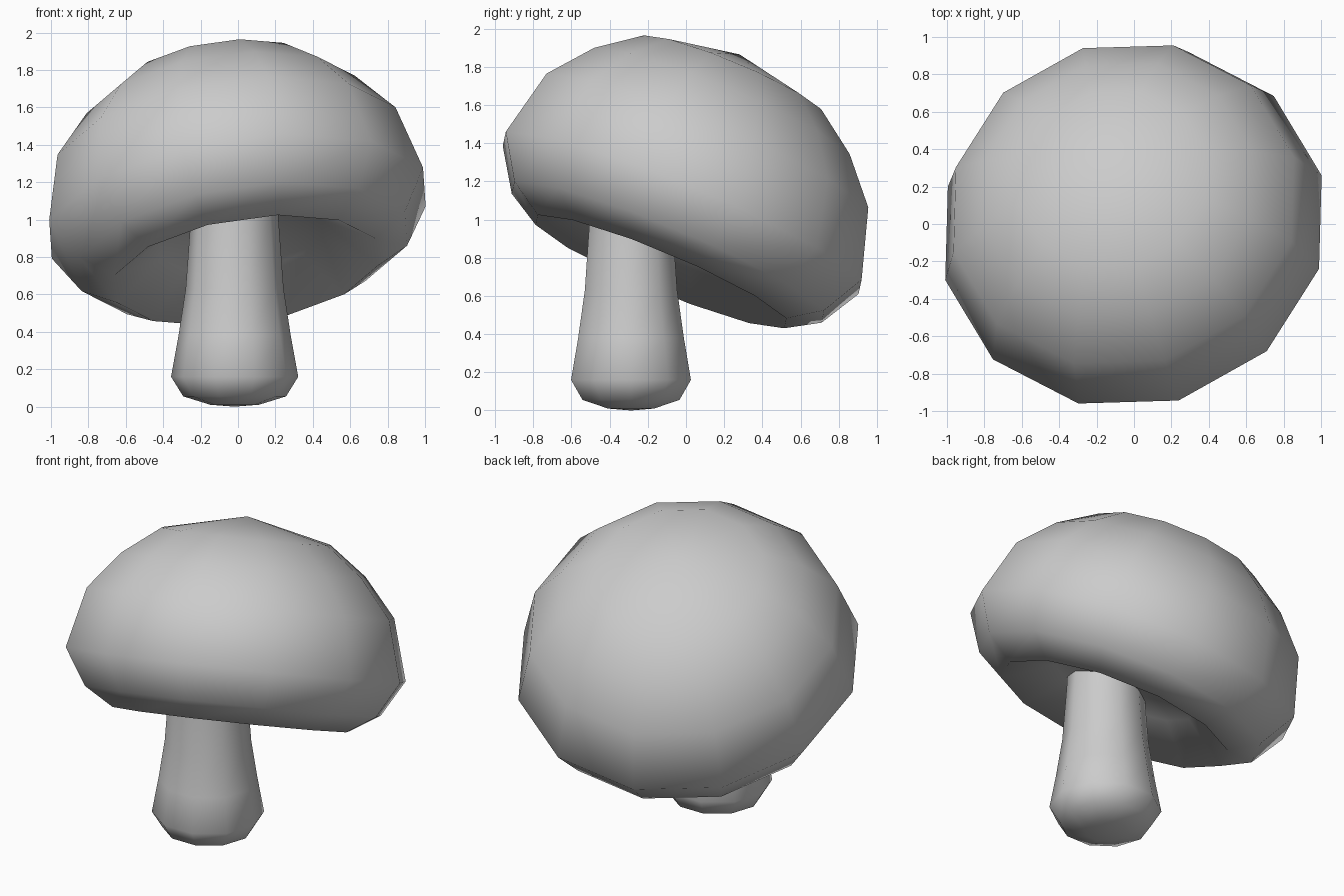
import bpy, bmesh, math
from mathutils import Matrix

if "Cube" in bpy.data.objects:
    bpy.data.objects.remove(bpy.data.objects["Cube"])


def lathe(name, profile, sides, phase, matrix):
    """Revolve (radius, height) points; radius 0 is a pole, other ends stay open."""
    bm = bmesh.new()
    rings = []
    for r, h in profile:
        if r == 0:
            rings.append([bm.verts.new((0, 0, h))])
        else:
            rings.append([bm.verts.new((r * math.cos(phase + 2 * math.pi * i / sides),
                                        r * math.sin(phase + 2 * math.pi * i / sides), h))
                          for i in range(sides)])
    for a, b in zip(rings, rings[1:]):
        for i in range(sides):
            j = (i + 1) % sides
            if len(a) == 1:
                bm.faces.new((a[0], b[j], b[i]))
            elif len(b) == 1:
                bm.faces.new((a[i], a[j], b[0]))
            else:
                bm.faces.new((a[i], a[j], b[j], b[i]))
    bmesh.ops.transform(bm, matrix=matrix, verts=bm.verts)
    mesh = bpy.data.meshes.new(name)
    bm.to_mesh(mesh)
    bm.free()
    mesh.shade_smooth()
    obj = bpy.data.objects.new(name, mesh)
    bpy.context.collection.objects.link(obj)
    return obj


# Domed cap with a recessed underside, tipped backwards and slightly to the left
lean = Matrix.Identity(4)
lean[1][2] = -0.05
tilt = (Matrix.Translation((-0.003, -0.02, 1.035))
        @ Matrix.Rotation(math.radians(-22.8), 4, 'X')
        @ Matrix.Rotation(math.radians(-8), 4, 'Y')
        @ Matrix.Rotation(math.radians(-1.5), 4, 'Z') @ lean)
cap_profile = [(0, -0.10), (0.45, -0.15), (0.73, -0.33), (0.91, -0.22), (1.045, 0),
               (0.945, 0.37), (0.75, 0.60), (0.52, 0.77), (0, 0.89)]
lathe("cap", cap_profile, 12, math.radians(15), tilt)

# Tapered stem with a rounded foot, running up into the cap
stem_profile = [(0, 0), (0.13, 0.01), (0.275, 0.055), (0.34, 0.16),
                (0.30, 0.38), (0.262, 0.63), (0.235, 1.0), (0.23, 1.1)]
lathe("stem", stem_profile, 10, 0,
      Matrix.Translation((-0.018, -0.288, 0)) @ Matrix.Diagonal((1, 0.97, 1, 1)))
